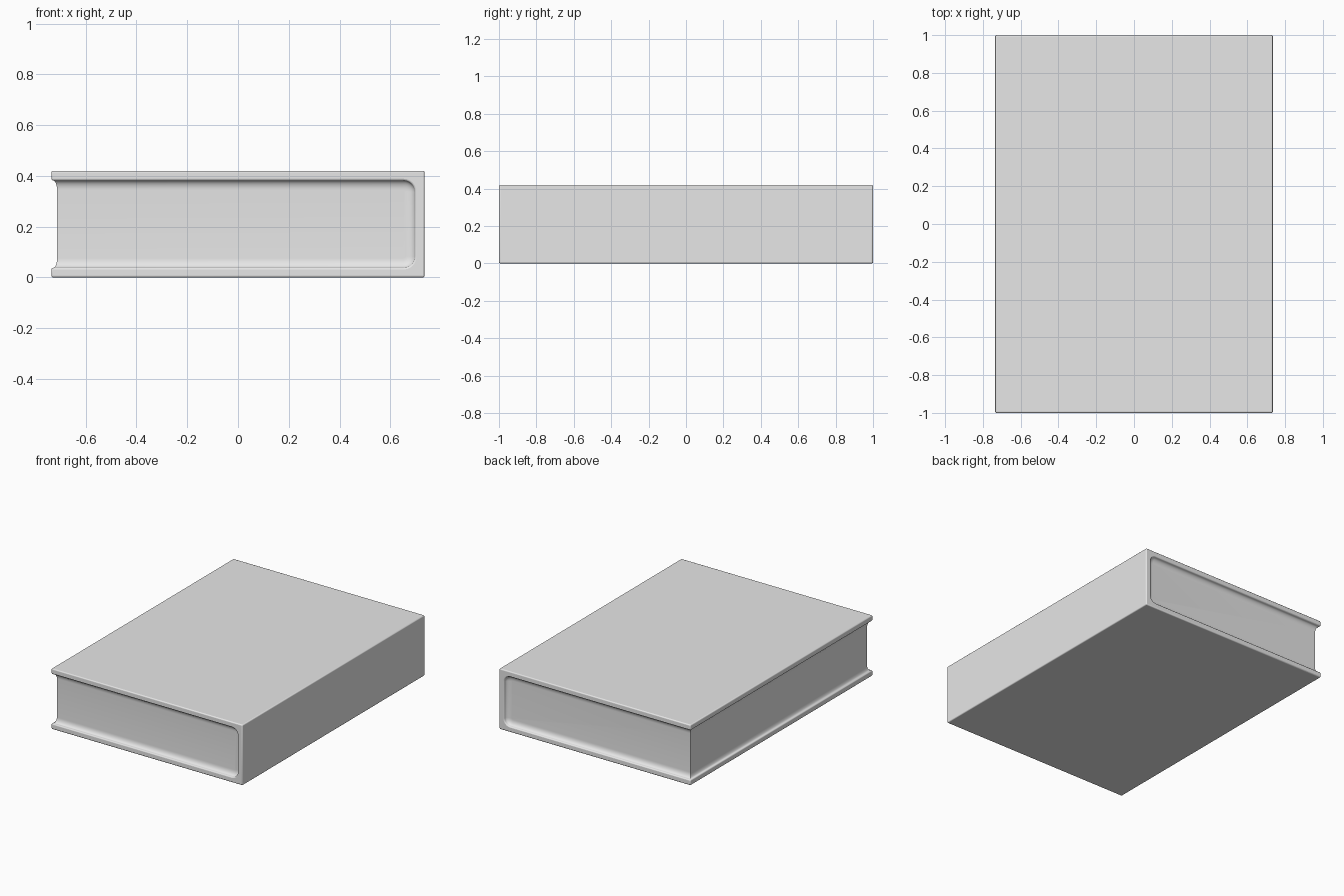
import bpy, bmesh
from math import sin, cos, pi

cube = bpy.data.objects.get("Cube")
if cube:
    bpy.data.objects.remove(cube, do_unlink=True)

HALF_W, HALF_L, HEIGHT = 0.735, 1.0, 0.42
BOARD = 0.038      # cover thickness
CORNER = 0.045     # inner corner radius beside the spine
EDGE = 0.007       # soft edge of the cover
COVE = 0.038       # height of the cove between cover and pages
DEPTH_X, DEPTH_Y = 0.022, 0.031   # how far the pages sit in
MID = HEIGHT / 2

grey = bpy.data.materials.new("plain grey")
grey.use_nodes = True
grey.diffuse_color = (0.8, 0.8, 0.8, 1)
bsdf = next(n for n in grey.node_tree.nodes if n.type == 'BSDF_PRINCIPLED')
bsdf.inputs["Base Color"].default_value = (0.8, 0.8, 0.8, 1)


def opening(left_x, inset, steps=6):
    """Outline of the page opening: open at the left, rounded at the spine."""
    radius = max(CORNER - inset, 0.004)
    right = HALF_W - BOARD - inset
    low = BOARD + inset
    lower = [(left_x, low)]
    for i in range(steps + 1):
        a = pi / 2 * i / steps
        lower.append((right - radius + radius * sin(a),
                      low + radius - radius * cos(a)))
    return lower + [(x, HEIGHT - z) for x, z in reversed(lower)]


def finish(name, bm):
    bmesh.ops.recalc_face_normals(bm, faces=bm.faces[:])
    mesh = bpy.data.meshes.new(name)
    bm.to_mesh(mesh)
    bm.free()
    mesh.materials.append(grey)
    obj = bpy.data.objects.new(name, mesh)
    bpy.context.collection.objects.link(obj)
    bpy.ops.object.select_all(action='DESELECT')
    bpy.context.view_layer.objects.active = obj
    obj.select_set(True)
    bpy.ops.object.shade_smooth_by_angle(angle=pi / 6)
    return obj


# Cover: C-shaped section run along the length of the book
bm = bmesh.new()
section = opening(-HALF_W, 0) + [(-HALF_W, HEIGHT), (HALF_W, HEIGHT),
                                 (HALF_W, 0), (-HALF_W, 0)]
face = bm.faces.new([bm.verts.new((x, -HALF_L, z)) for x, z in section])
run = bmesh.ops.extrude_face_region(bm, geom=[face], use_keep_orig=True)
bmesh.ops.translate(bm, vec=(0, 2 * HALF_L, 0),
                    verts=[v for v in run["geom"] if isinstance(v, bmesh.types.BMVert)])
cover = finish("cover", bm)
soft = cover.modifiers.new("soft edges", 'BEVEL')
soft.width = EDGE
soft.segments = 3
soft.limit_method = 'ANGLE'
soft.angle_limit = pi / 5

# Pages: coved rings sinking into both ends and the fore edge
bm = bmesh.new()
ARC = 8
ends = {-1: [], 1: []}
for i in range(ARC + 1):
    a = pi / 2 * i / ARC
    inset = COVE * (1 - cos(a))
    dx = EDGE + (DEPTH_X - EDGE) * sin(a)
    dy = EDGE + (DEPTH_Y - EDGE) * sin(a)
    for side in ends:
        ends[side].append([bm.verts.new((x, side * (HALF_L - dy), z))
                           for x, z in opening(dx - HALF_W, inset)])
for rings in ends.values():
    for outer, inner in zip(rings, rings[1:]):
        for k in range(len(outer) - 1):
            bm.faces.new((outer[k], outer[k + 1], inner[k + 1], inner[k]))
    bm.faces.new(rings[-1])
front, back = ends[-1], ends[1]
for i in range(ARC):
    for k in (0, -1):
        bm.faces.new((front[i][k], front[i + 1][k], back[i + 1][k], back[i][k]))
bm.faces.new((front[-1][0], front[-1][-1], back[-1][-1], back[-1][0]))
finish("pages", bm)
